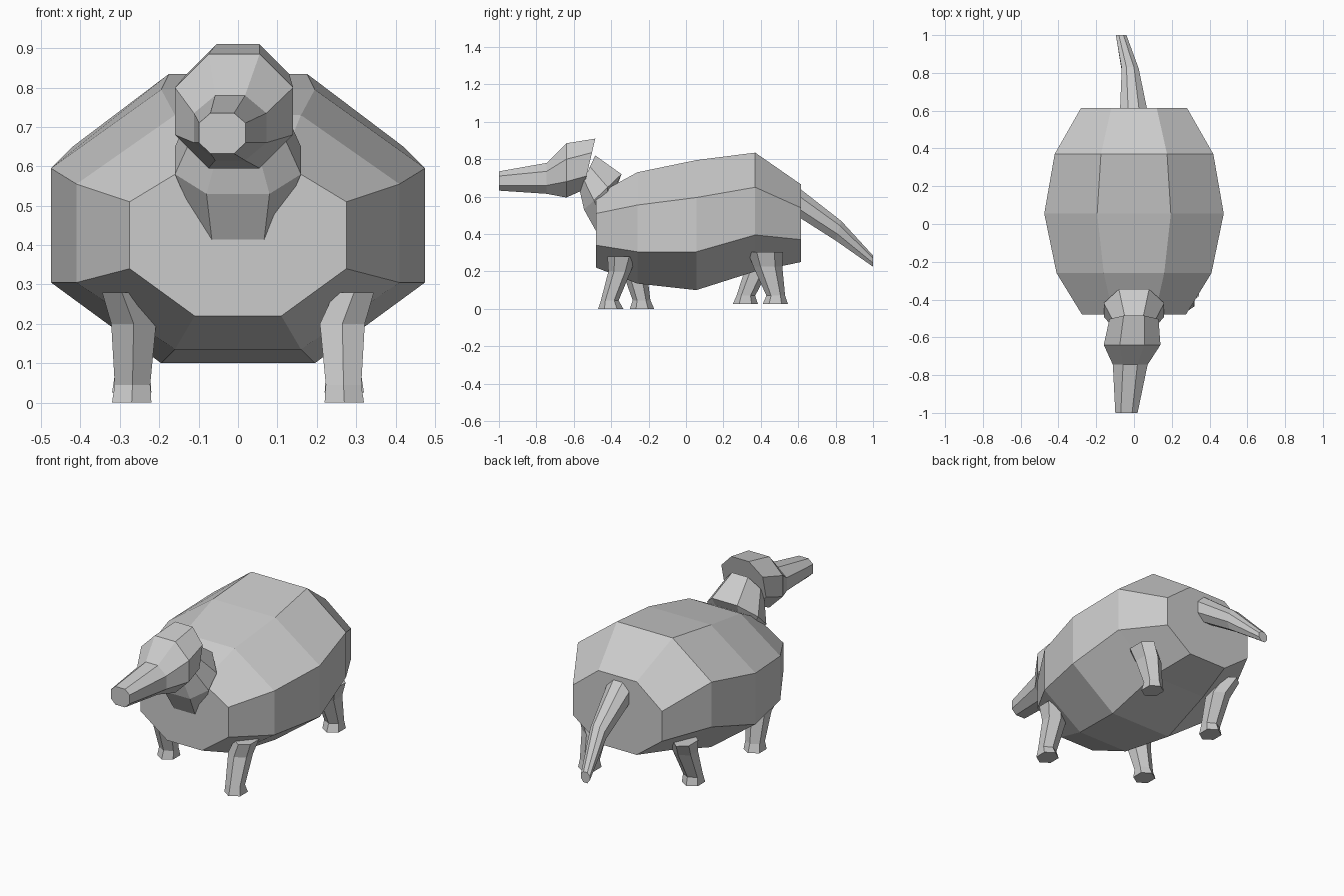
import bpy
import bmesh
from math import sin, cos, pi

default_cube = bpy.data.objects.get("Cube")
if default_cube:
    bpy.data.objects.remove(default_cube, do_unlink=True)

# One plain grey for the whole animal
grey = bpy.data.materials.new("plain grey")
grey.use_nodes = True
grey_colour = (0.6, 0.6, 0.6, 1)
grey.diffuse_color = grey_colour
grey.node_tree.nodes["Principled BSDF"].inputs["Base Color"].default_value = grey_colour


def section(half_width, flat, y_top, y_bottom, levels, x=0):
    """Eight sided ring from four heights, leaning from y_top to y_bottom."""
    top, upper, lower, bottom = levels
    outline = [(flat, top), (half_width, upper), (half_width, lower), (flat, bottom),
               (-flat, bottom), (-half_width, lower), (-half_width, upper), (-flat, top)]
    lean = (y_bottom - y_top) / (bottom - top)
    return [(x + across, y_top + lean * (height - top), height)
            for across, height in outline]


def leg_section(x, half_width, y_front, y_back, height):
    """Horizontal six sided ring with points at the front and back."""
    middle, reach = (y_front + y_back) / 2, (y_back - y_front) / 2
    wide = half_width / cos(pi / 6)
    return [(x + wide * sin(k * pi / 3), middle + reach * cos(k * pi / 3), height)
            for k in range(6)]


def loft(name, sections):
    """Skin a list of rings and cap both ends, with flat faces."""
    bm = bmesh.new()
    rings = [[bm.verts.new(point) for point in ring] for ring in sections]
    for first, second in zip(rings, rings[1:]):
        for k in range(len(first)):
            n = (k + 1) % len(first)
            bm.faces.new((first[k], first[n], second[n], second[k]))
    bm.faces.new(rings[0])
    bm.faces.new(rings[-1])
    bmesh.ops.recalc_face_normals(bm, faces=bm.faces)
    mesh = bpy.data.meshes.new(name)
    bm.to_mesh(mesh)
    bm.free()
    mesh.materials.append(grey)
    part = bpy.data.objects.new(name, mesh)
    bpy.context.collection.objects.link(part)
    return part


# Barrel body, front to back
loft("body", [
    section(0.275, 0.11, -0.48, -0.48, (0.61, 0.51, 0.34, 0.22)),
    section(0.41, 0.16, -0.26, -0.26, (0.73, 0.555, 0.305, 0.135)),
    section(0.475, 0.195, 0.055, 0.055, (0.795, 0.595, 0.305, 0.1)),
    section(0.42, 0.175, 0.37, 0.37, (0.835, 0.65, 0.395, 0.2)),
    section(0.28, 0.12, 0.615, 0.615, (0.665, 0.54, 0.37, 0.25)),
])

# Neck, from inside the chest to inside the head
loft("neck", [
    section(0.1, 0.06, -0.4, -0.45, (0.6, 0.52, 0.44, 0.36)),
    section(0.16, 0.08, -0.345, -0.545, (0.72, 0.65, 0.58, 0.53)),
    section(0.11, 0.05, -0.485, -0.57, (0.82, 0.76, 0.69, 0.64)),
])

# Head with tapering snout
loft("head", [
    section(0.13, 0.055, -0.485, -0.55, (0.91, 0.835, 0.71, 0.635)),
    section(0.15, 0.065, -0.64, -0.64, (0.885, 0.8, 0.68, 0.595), -0.01),
    section(0.092, 0.038, -0.745, -0.745, (0.78, 0.735, 0.66, 0.615), -0.02),
    section(0.059, 0.03, -1, -1, (0.735, 0.71, 0.66, 0.632), -0.04),
])

# Drooping tail
loft("tail", [
    section(0.075, 0.03, 0.58, 0.58, (0.665, 0.62, 0.55, 0.505)),
    section(0.045, 0.02, 0.83, 0.8, (0.47, 0.445, 0.4, 0.365), -0.02),
    section(0.028, 0.012, 1, 1, (0.285, 0.27, 0.245, 0.225), -0.068),
])


# Legs in a walking pose: each span is the front and back edge, hip to foot
def leg(name, side, foot_height, spans):
    across = (0.295, 0.265, 0.268, 0.27)
    widths = (0.05, 0.057, 0.045, 0.05)
    heights = (0.28, 0.2, 0.045, 0)
    loft(name, [leg_section(side * x, w, front, back, z + foot_height)
                for x, w, z, (front, back) in zip(across, widths, heights, spans)])


leg("front_left_leg", 1, 0,
    ((-0.42, -0.265), (-0.415, -0.295), (-0.455, -0.36), (-0.47, -0.335)))
leg("front_right_leg", -1, 0,
    ((-0.39, -0.23), (-0.34, -0.21), (-0.285, -0.19), (-0.3, -0.17)))
leg("back_left_leg", 1, 0.025,
    ((0.33, 0.52), (0.36, 0.515), (0.43, 0.53), (0.41, 0.545)))
leg("back_right_leg", -1, 0.025,
    ((0.34, 0.51), (0.32, 0.45), (0.27, 0.37), (0.25, 0.385)))
